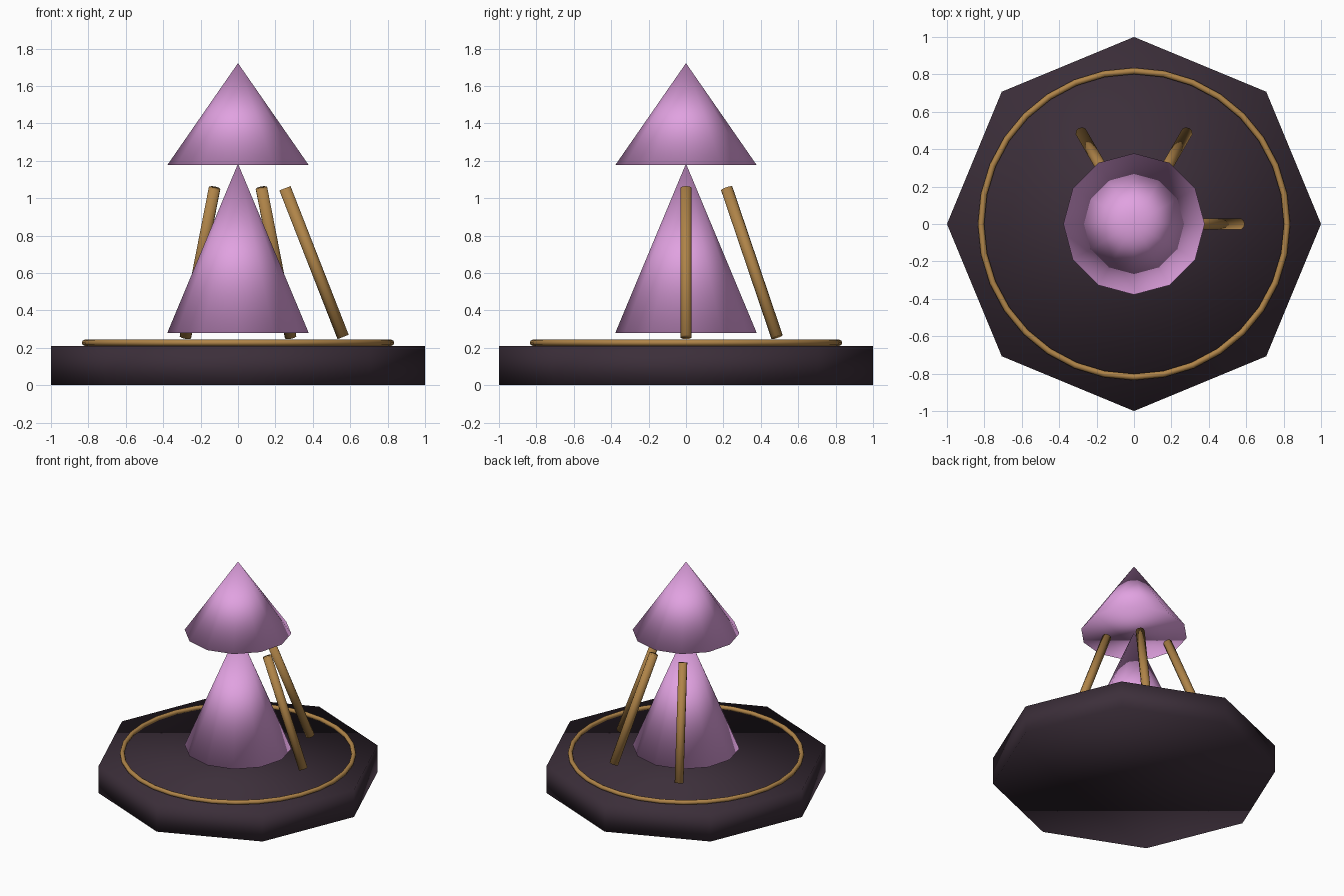
import bpy, math
from mathutils import Vector

if "Cube" in bpy.data.objects:
    bpy.data.objects.remove(bpy.data.objects["Cube"])


def material(name, rgb):
    m = bpy.data.materials.new(name)
    m.diffuse_color = (*rgb, 1)
    m.use_nodes = True
    m.node_tree.nodes["Principled BSDF"].inputs["Base Color"].default_value = m.diffuse_color
    return m


dark = material("dark_stone", (0.045, 0.028, 0.042))
gold = material("gold", (0.43, 0.23, 0.065))
pink = material("pink_crystal", (0.75, 0.36, 0.75))


def finish(name, mat):
    o = bpy.context.object
    o.name = name
    o.data.materials.append(mat)
    bpy.ops.object.shade_smooth()
    return o


def cone(name, radius, z0, z1, mat):
    bpy.ops.mesh.primitive_cone_add(vertices=12, radius1=radius, radius2=0,
                                    depth=z1 - z0, location=(0, 0, (z0 + z1) / 2))
    return finish(name, mat)


def rod(name, a, b, radius, mat):
    d = b - a
    bpy.ops.mesh.primitive_cylinder_add(vertices=10, radius=radius, depth=d.length,
                                        location=(a + b) / 2,
                                        rotation=d.to_track_quat('Z', 'Y').to_euler())
    return finish(name, mat)


# Octagonal base slab
bpy.ops.mesh.primitive_cylinder_add(vertices=8, radius=1, depth=0.21, location=(0, 0, 0.105))
finish("base", dark)

# Inlaid ring on the base
bpy.ops.mesh.primitive_torus_add(major_segments=32, minor_segments=8, major_radius=0.818,
                                 minor_radius=0.017, location=(0, 0, 0.227))
finish("base_ring", gold)

# Two stacked crystal cones
cone("lower_crystal", 0.378, 0.28, 1.185, pink)
cone("upper_crystal", 0.378, 1.177, 1.722, pink)

# Three leaning prongs around the back half
for i in range(3):
    t = math.radians(60 * i)
    u = Vector((math.cos(t), math.sin(t), 0))
    rod(f"prong_{i + 1}", u * 0.562 + Vector((0, 0, 0.258)),
        u * 0.251 + Vector((0, 0, 1.053)), 0.032, gold)
